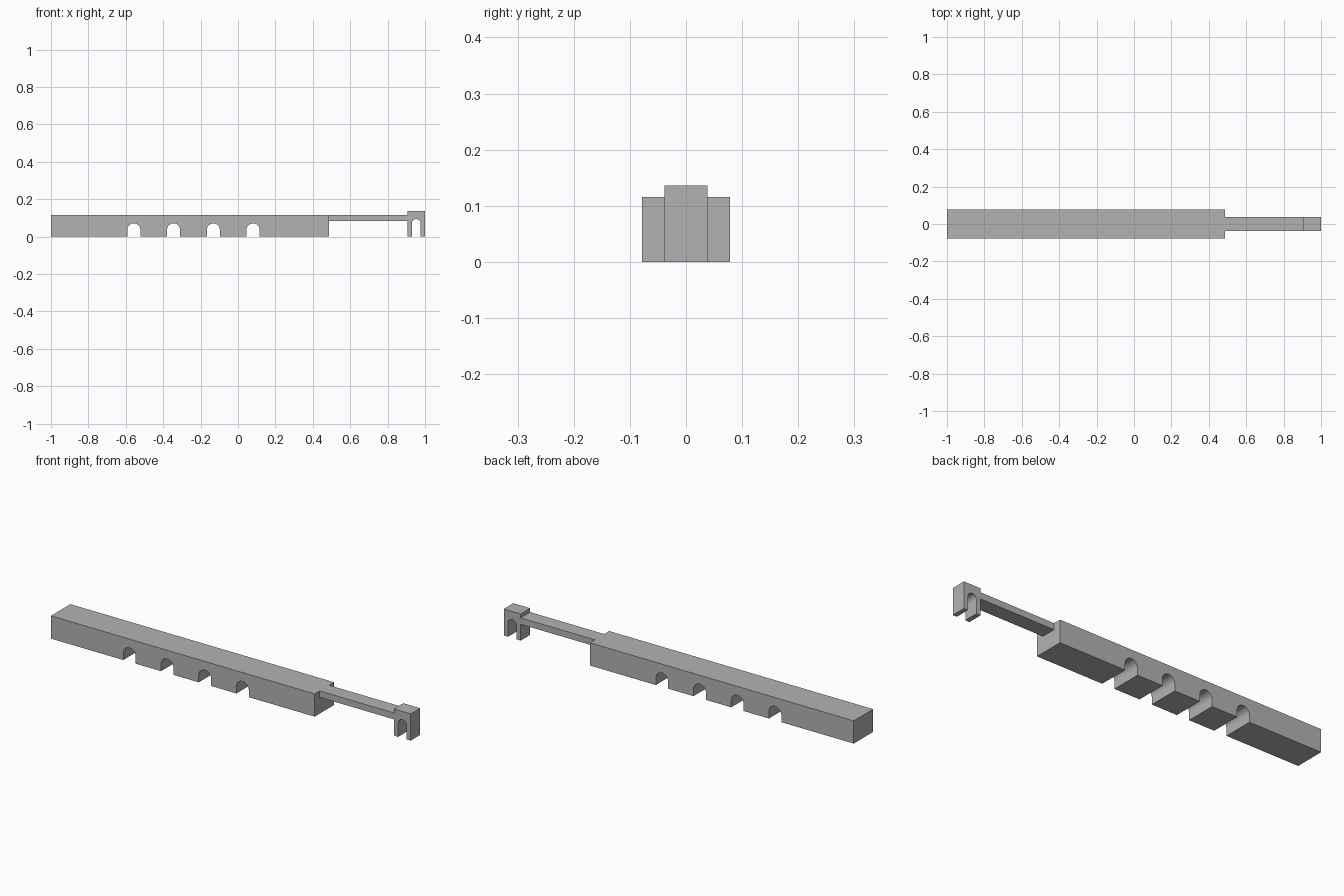
import bpy
import bmesh
from math import cos, sin, pi

cube = bpy.data.objects.get("Cube")
if cube:
    bpy.data.objects.remove(cube, do_unlink=True)

# One plain grey for everything
GREY = (0.45, 0.45, 0.45, 1)
grey = bpy.data.materials.new("plain grey")
grey.use_nodes = True
grey.diffuse_color = GREY
grey.node_tree.nodes["Principled BSDF"].inputs["Base Color"].default_value = GREY


def arch(center, half, top, steps=16):
    """Outline of a round-topped opening, from its left foot to its right foot."""
    spring = top - half
    curve = [(center - half * cos(pi * i / steps), spring + half * sin(pi * i / steps))
             for i in range(steps + 1)]
    return [(center - half, 0)] + curve + [(center + half, 0)]


def block(name, x0, x1, z0, z1, half_depth, arches=()):
    """Extrude a side profile, with openings cut into its base, along y."""
    outline = [(x0, z0)]
    for opening in arches:
        outline += opening
    outline += [(x1, z0), (x1, z1), (x0, z1)]
    bm = bmesh.new()
    face = bm.faces.new([bm.verts.new((x, -half_depth, z)) for x, z in outline])
    result = bmesh.ops.extrude_face_region(bm, geom=[face])
    moved = [v for v in result["geom"] if isinstance(v, bmesh.types.BMVert)]
    bmesh.ops.translate(bm, verts=moved, vec=(0, 2 * half_depth, 0))
    bmesh.ops.recalc_face_normals(bm, faces=bm.faces)
    mesh = bpy.data.meshes.new(name)
    bm.to_mesh(mesh)
    bm.free()
    mesh.materials.append(grey)
    obj = bpy.data.objects.new(name, mesh)
    bpy.context.collection.objects.link(obj)
    # Smooth arch linings, sharp corners
    bpy.ops.object.select_all(action="DESELECT")
    obj.select_set(True)
    bpy.context.view_layer.objects.active = obj
    bpy.ops.object.shade_smooth_by_angle()
    return obj


# Long body with four evenly spaced arched openings
block("long_body", -1, 0.487, 0, 0.116, 0.078,
      [arch(-0.557 + 0.2125 * i, 0.035, 0.071) for i in range(4)])

# Narrow bridge joining the body to the gate
block("bridge", 0.487, 0.905, 0.083, 0.116, 0.038)

# End gate standing on two legs
block("end_gate", 0.905, 1, 0, 0.136, 0.038, [arch(0.953, 0.024, 0.094)])
